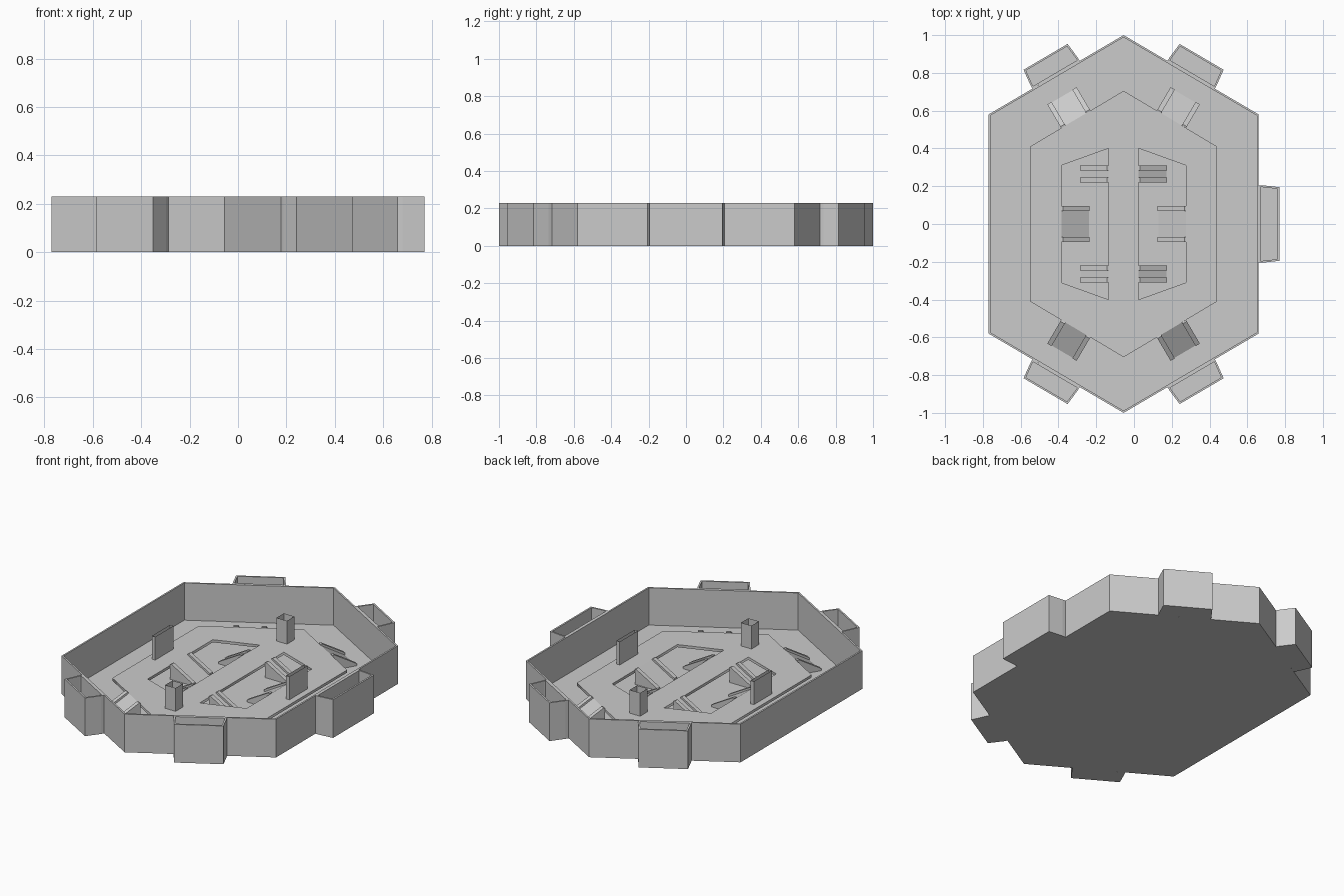
import bpy, bmesh, math
from mathutils import Matrix, Vector

if "Cube" in bpy.data.objects:
    bpy.data.objects.remove(bpy.data.objects["Cube"])

CX, H, DECK = -0.055, 0.23, 0.09     # hull centre line, wall height, deck height


def finish(bm, name, matrix=None):
    bmesh.ops.recalc_face_normals(bm, faces=bm.faces[:])
    mesh = bpy.data.meshes.new(name)
    bm.to_mesh(mesh)
    bm.free()
    ob = bpy.data.objects.new(name, mesh)
    if matrix:
        ob.matrix_world = matrix
    bpy.context.collection.objects.link(ob)
    return ob


def extrude_poly(bm, pts, vec):
    face = bm.faces.new([bm.verts.new(p) for p in pts])
    new = bmesh.ops.extrude_face_region(bm, geom=[face])["geom"]
    bmesh.ops.translate(bm, vec=vec, verts=[v for v in new if isinstance(v, bmesh.types.BMVert)])
    return [f for f in new if isinstance(f, bmesh.types.BMFace)][0]


def tray(name, pts, matrix=None, wall=0.01, floor=0.006):
    """Open-topped thin-walled box on any outline."""
    bm = bmesh.new()
    top = extrude_poly(bm, [(x, y, 0) for x, y in pts], (0, 0, H))
    if not bm.faces[:]:
        return
    bm.faces.ensure_lookup_table()
    bmesh.ops.recalc_face_normals(bm, faces=bm.faces[:])
    bmesh.ops.inset_region(bm, faces=[top], thickness=wall, use_even_offset=True)
    # sink the inner face with fresh side walls
    new = bmesh.ops.extrude_discrete_faces(bm, faces=[top])["faces"]
    inner = new[0]
    bmesh.ops.translate(bm, vec=(0, 0, floor - H), verts=inner.verts[:])
    return finish(bm, name, matrix)


def placed(x, y, deg):
    return Matrix.Translation((x, y, 0)) @ Matrix.Rotation(math.radians(deg), 4, 'Z')


def hexagon(half_w, apex, corner):
    return [(CX, apex), (CX - half_w, corner), (CX - half_w, -corner),
            (CX, -apex), (CX + half_w, -corner), (CX + half_w, corner)]


def ramp(name, x, y, deg, width, length=0.15):
    """Wedge dropping from the deck along local +x, with a raised curb each side."""
    bm = bmesh.new()
    hw, curb, lift, z0 = width / 2, 0.026, 0.014, 0.004
    extrude_poly(bm, [(0, -hw, z0), (length, -hw, z0), (0, -hw, DECK)], (0, width, 0))
    for side in (-hw, hw - curb):
        extrude_poly(bm, [(0, side, DECK - 0.01), (length, side, z0), (length, side, z0 + lift),
                          (0.008, side, DECK + 0.008), (0, side, DECK + 0.006)], (0, curb, 0))
    return finish(bm, name, placed(x, y, deg))


def post(name, x, y, sx, sy):
    """Open-ended rectangular tube standing on the deck."""
    bm = bmesh.new()
    corners = [(x - sx, y - sy), (x + sx, y - sy), (x + sx, y + sy), (x - sx, y + sy)]
    lo = [bm.verts.new((a, b, DECK - 0.005)) for a, b in corners]
    hi = [bm.verts.new((a, b, H)) for a, b in corners]
    for i in range(4):
        j = (i + 1) % 4
        bm.faces.new((lo[i], lo[j], hi[j], hi[i]))
    return finish(bm, name)


# Hull
tray("hull", hexagon(0.715, 1.0, 0.58))

# Outer pods: one on the right side, four on the slanted sides
def pod_outline(half, depth):
    return [(0, -half), (0.02, -half), (depth, -half + 0.01),
            (depth, half - 0.01), (0.02, half), (0, half)]

tray("side_pod", pod_outline(0.205, 0.11), placed(0.66, 0, 0))
for i, deg in enumerate((59.6, 120.4, 239.6, 300.4)):
    sx = 1 if math.cos(math.radians(deg)) > 0 else -1
    sy = 1 if deg < 180 else -1
    tray(f"corner_pod_{i}", pod_outline(0.145, 0.11), placed(CX + sx * 0.3575, sy * 0.79, deg))

# Raised deck plate with two openings
curve = bpy.data.curves.new("deck", 'CURVE')
curve.dimensions = '2D'
curve.fill_mode = 'BOTH'
curve.extrude = 0.008
openings = [[(CX + s * 0.08, 0.4), (CX + s * 0.33, 0.31),
             (CX + s * 0.33, -0.31), (CX + s * 0.08, -0.4)] for s in (-1, 1)]
for outline in [hexagon(0.495, 0.705, 0.41)] + openings:
    sp = curve.splines.new('POLY')
    sp.points.add(len(outline) - 1)
    for p, (x, y) in zip(sp.points, outline):
        p.co = (x, y, 0, 1)
    sp.use_cyclic_u = True
deck = bpy.data.objects.new("deck", curve)
deck.location.z = DECK - 0.008
bpy.context.collection.objects.link(deck)

# Ramps, posts and upright slats, mirrored about the centre line
for s, tag in ((-1, "left"), (1, "right")):
    inward, outward = (0, 180) if s < 0 else (180, 0)
    ramp(f"centre_ramp_{tag}", CX + s * 0.33, 0, inward, 0.19)
    post(f"slat_{tag}", CX + s * 0.447, 0, 0.011, 0.087)
    for t, end in ((-1, "front"), (1, "back")):
        ramp(f"inner_ramp_{end}_{tag}", CX + s * 0.08, t * 0.265, outward, 0.09)
        ramp(f"outer_ramp_{end}_{tag}", CX + s * 0.253, t * 0.554,
             math.degrees(math.atan2(t * 0.862, s * 0.507)), 0.18, 0.145)
for t, end in ((-1, "front"), (1, "back")):
    post(f"post_{end}", CX, t * 0.53, 0.035, 0.035)
